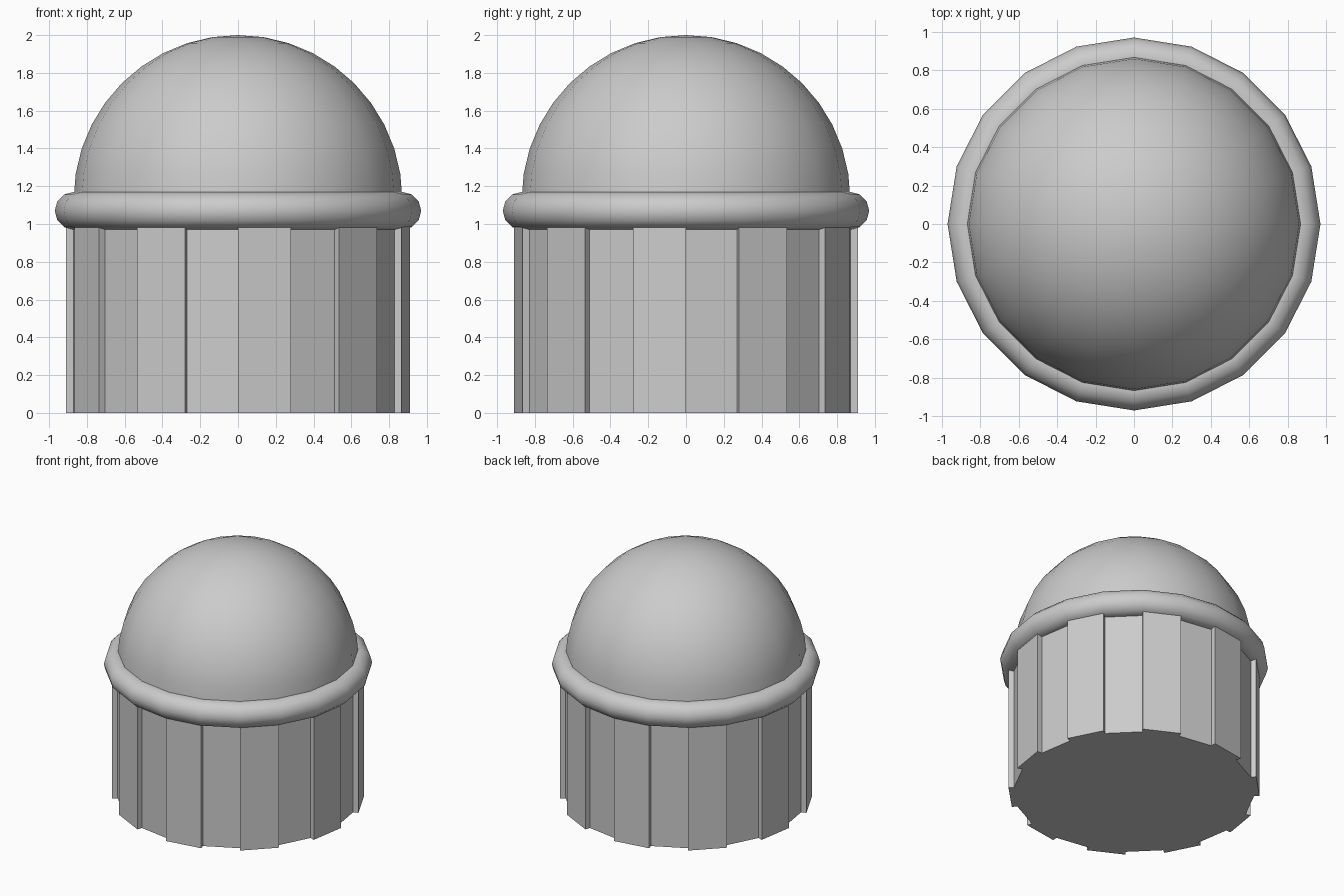
import bpy, bmesh, math

if "Cube" in bpy.data.objects:
    bpy.data.objects.remove(bpy.data.objects["Cube"])

SIDES = 20
STEP = 2 * math.pi / SIDES

grey = bpy.data.materials.new("plain grey")
grey.diffuse_color = (0.6, 0.6, 0.6, 1)
grey.use_nodes = True
grey.node_tree.nodes["Principled BSDF"].inputs["Base Color"].default_value = grey.diffuse_color


def make_object(name, bm, smooth):
    bmesh.ops.remove_doubles(bm, verts=bm.verts, dist=1e-5)
    bmesh.ops.recalc_face_normals(bm, faces=bm.faces)
    for f in bm.faces:
        f.smooth = smooth
    mesh = bpy.data.meshes.new(name)
    bm.to_mesh(mesh)
    bm.free()
    mesh.materials.append(grey)
    obj = bpy.data.objects.new(name, mesh)
    bpy.context.collection.objects.link(obj)


def lathe(name, profile, closed):
    """Turn an (r, z) profile round the z axis."""
    bm = bmesh.new()
    verts = [bm.verts.new((r, 0, z)) for r, z in profile]
    edges = [bm.edges.new(p) for p in zip(verts, verts[1:])]
    if closed:
        edges.append(bm.edges.new((verts[-1], verts[0])))
    bmesh.ops.spin(bm, geom=verts + edges, cent=(0, 0, 0), axis=(0, 0, 1),
                   angle=2 * math.pi, steps=SIDES)
    make_object(name, bm, True)


# grooved grip: every second side stands proud
bm = bmesh.new()
outline = []
for i in range(SIDES):
    r = 0.91 if i % 2 == 0 else 0.87
    for a in (i * STEP, (i + 1) * STEP):
        outline.append(bm.verts.new((r * math.sin(a), -r * math.cos(a), 0)))
base = bm.faces.new(outline)
top = bmesh.ops.extrude_face_region(bm, geom=[base], use_keep_orig=True)
bmesh.ops.translate(bm, vec=(0, 0, 1.03),
                    verts=[v for v in top["geom"] if isinstance(v, bmesh.types.BMVert)])
make_object("grooved_grip", bm, False)

# rounded collar ring
lathe("collar_ring", [(0.87 + 0.1 * math.cos(k * math.pi / 6),
                       1.07 + 0.1 * math.sin(k * math.pi / 6)) for k in range(12)], True)

# domed top
lathe("dome", [(0.87 * math.cos(k * math.pi / 20),
                1.13 + 0.87 * math.sin(k * math.pi / 20)) for k in range(11)], False)
